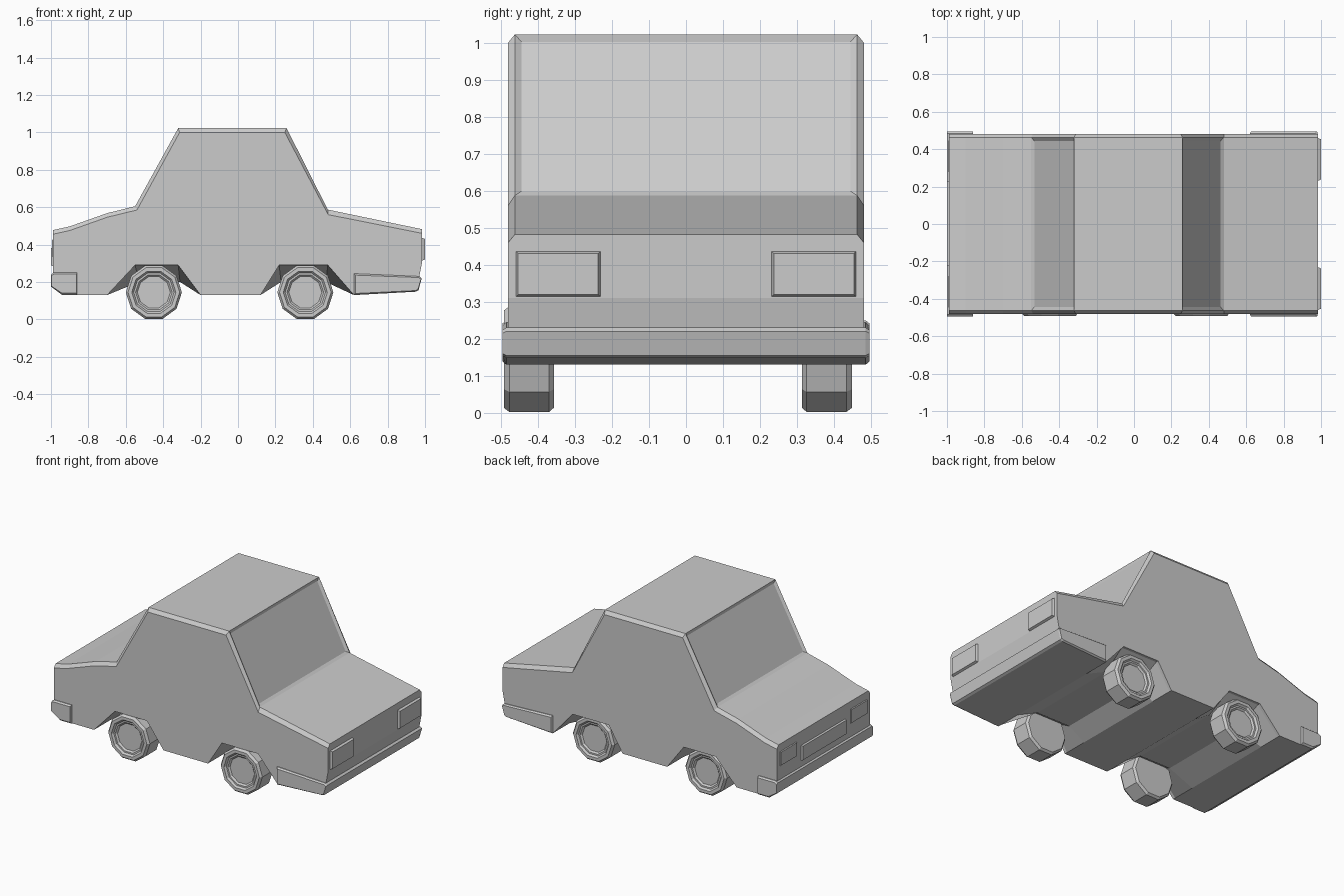
import bpy, bmesh
from math import cos, sin, pi

if "Cube" in bpy.data.objects:
    bpy.data.objects.remove(bpy.data.objects["Cube"])


def finish(name, bm):
    bmesh.ops.recalc_face_normals(bm, faces=bm.faces)
    mesh = bpy.data.meshes.new(name)
    bm.to_mesh(mesh)
    bm.free()
    obj = bpy.data.objects.new(name, mesh)
    bpy.context.collection.objects.link(obj)
    return obj


def loft(rings, closed=False):
    """Skin equal-length rings; cap the ends unless the loop is closed."""
    bm = bmesh.new()
    vs = [[bm.verts.new(p) for p in r] for r in rings]
    n = len(vs[0])
    for a, b in zip(vs, vs[1:]):
        for i in range(n):
            j = (i + 1) % n
            bm.faces.new((a[i], a[j], b[j], b[i]))
    bm.faces.new(vs[0])
    bm.faces.new(vs[-1])
    return bm


def ring(profile, y):
    return [(x, y, z) for x, z in profile]


# Body: side profiles for centre section, shoulder and outer side
top_full = [(-.99, .477), (-.90, .497), (-.70, .568), (-.55, .605), (-.32, 1.022),
            (.26, 1.022), (.48, .587), (.985, .482)]
top_low = [(-.99, .455), (-.90, .475), (-.70, .546), (-.54, .585), (-.312, 1.0),
           (.25, 1.0), (.482, .56), (.985, .46)]
nose = [(.985, .31), (.955, .155), (.62, .13)]
tail = [(-.94, .13), (-.99, .18)]


def belly(deep):
    if deep:
        return [(.48, .29), (.22, .29), (.12, .13), (-.20, .13), (-.32, .29), (-.55, .29), (-.70, .13)]
    return [(.47, .20), (.23, .20), (.12, .13), (-.20, .13), (-.31, .20), (-.53, .20), (-.70, .13)]


outer = top_low + nose + belly(True) + tail
shoulder = top_full + nose + belly(True) + tail
middle = top_full + nose + belly(False) + tail
bm = loft([ring(outer, -.48), ring(shoulder, -.462), ring(middle, -.31),
           ring(middle, .31), ring(shoulder, .462), ring(outer, .48)])
bmesh.ops.recalc_face_normals(bm, faces=bm.faces)
bmesh.ops.dissolve_limit(bm, angle_limit=.005, verts=bm.verts, edges=bm.edges)
bm.normal_update()
# Recessed windscreen and rear window
glass = [f for f in bm.faces if f.calc_center_median().z > .7
         and .2 < f.normal.z < .9 and f.calc_area() > .2]
bmesh.ops.inset_individual(bm, faces=glass, thickness=.025, depth=-.01)
finish("body", bm)


# Bumpers with slightly chamfered ends
def bumper(name, profile):
    cx = sum(p[0] for p in profile) / len(profile)
    cz = sum(p[1] for p in profile) / len(profile)
    small = [(cx + (x - cx) * .97, cz + (z - cz) * .85) for x, z in profile]
    finish(name, loft([ring(small, -.495), ring(profile, -.485),
                       ring(profile, .485), ring(small, .495)]))


bumper("front_bumper", [(.62, .245), (.97, .23), (.982, .22), (.965, .155), (.95, .148), (.62, .13)])
bumper("rear_bumper", [(-.86, .25), (-.985, .25), (-1.0, .24), (-1.0, .175), (-.94, .13), (-.86, .13)])


# Lamps and plate: panels with bevelled borders on the ends
def panel(name, x0, x1, y0, y1, z0, z1, edge):
    def rect(x, e):
        return [(x, y0 + e, z0 + e), (x, y1 - e, z0 + e), (x, y1 - e, z1 - e), (x, y0 + e, z1 - e)]
    finish(name, loft([rect(x0, 0), rect(x1, edge)]))


for side, s in (("right", -1), ("left", 1)):
    a, b = sorted((s * .225, s * .465))
    panel(side + "_headlamp", .97, .999, a, b, .308, .442, .012)
    a, b = sorted((s * .27, s * .455))
    panel(side + "_tail_lamp", -.98, -.995, a, b, .325, .435, .012)
panel("rear_plate", -.98, -1.0, -.23, .235, .28, .39, .01)


# Wheels: ten-sided, with stepped rims on the outside
def wheel(name, x, y_out, s):
    steps = [(.135, .135), (.15, .12), (.15, .015), (.138, 0), (.118, 0),
             (.108, .012), (.098, .012), (.088, .022)]
    order = [(.138, .135), (.15, .122)] + steps[2:]
    finish(name, loft([[(x + r * cos(i * pi / 5), y_out - s * d, .145 + r * sin(i * pi / 5))
                        for i in range(10)] for r, d in order]))


for place, x in (("front", .36), ("rear", -.45)):
    wheel(place + "_right_wheel", x, -.492, -1)
    wheel(place + "_left_wheel", x, .448, 1)
